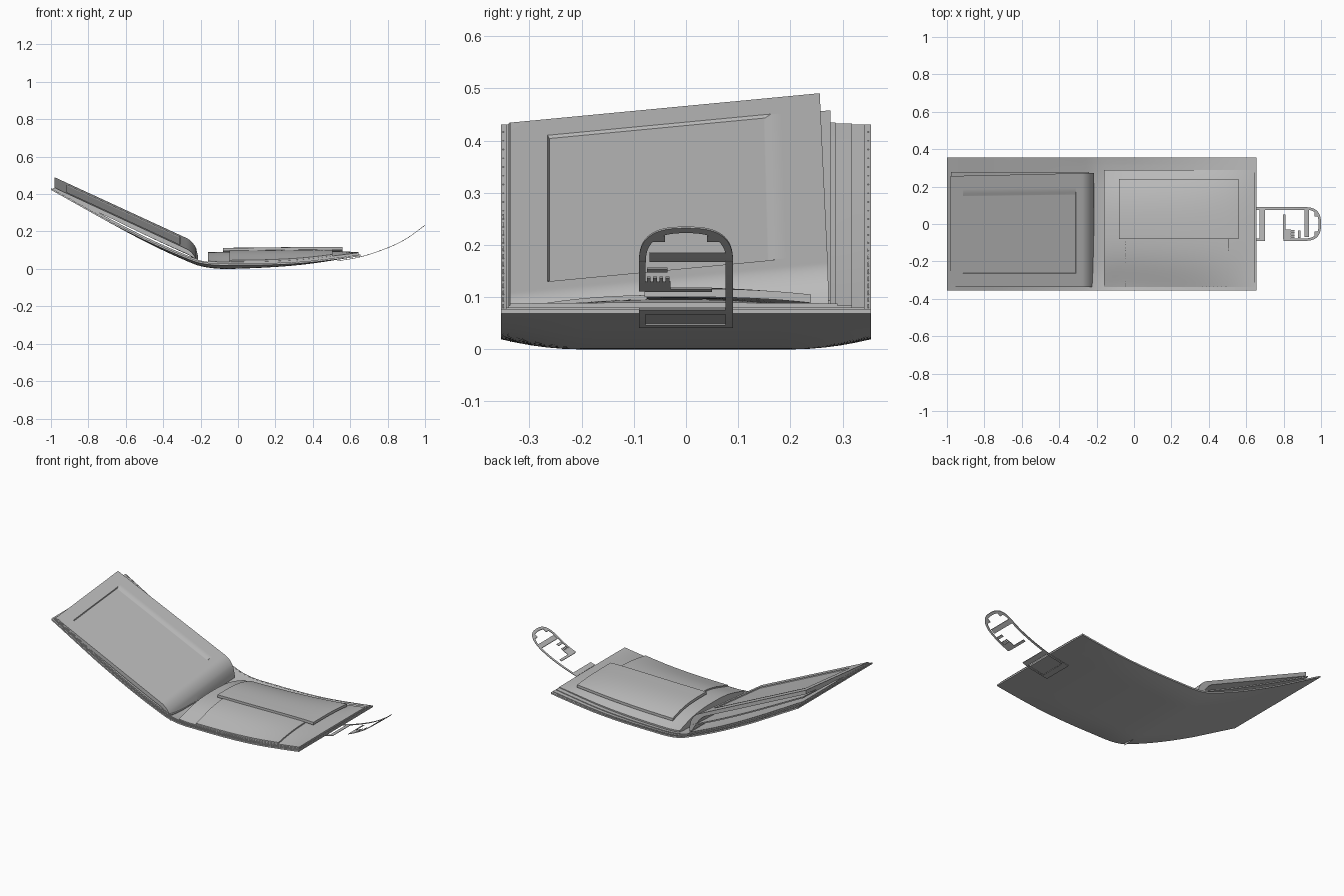
import bpy, bmesh, math

old = bpy.data.objects.get("Cube")
if old:
    bpy.data.objects.remove(old)

leather = bpy.data.materials.new("grey leather")
leather.use_nodes = True
GREY = (0.5, 0.5, 0.5, 1)
leather.diffuse_color = GREY
leather.node_tree.nodes["Principled BSDF"].inputs["Base Color"].default_value = GREY


def spline(pts, x):
    """Smooth height curve through a few (x, z) points."""
    n = len(pts)
    i = max(k for k in range(n - 1) if k == 0 or pts[k][0] <= x)

    def slope(k):
        a, b = pts[max(k - 1, 0)], pts[min(k + 1, n - 1)]
        return (b[1] - a[1]) / (b[0] - a[0])
    (x0, z0), (x1, z1) = pts[i], pts[i + 1]
    w = x1 - x0
    t = (x - x0) / w
    return ((2*t**3 - 3*t**2 + 1) * z0 + (t**3 - 2*t**2 + t) * w * slope(i)
            + (3*t**2 - 2*t**3) * z1 + (t**3 - t**2) * w * slope(i + 1))


def steps(a, b, n, extra=()):
    return sorted([a + (b - a) * i / n for i in range(n + 1)] + list(extra))


def finish(name, bm):
    bmesh.ops.recalc_face_normals(bm, faces=bm.faces)
    me = bpy.data.meshes.new(name)
    bm.to_mesh(me)
    bm.free()
    me.materials.append(leather)
    ob = bpy.data.objects.new(name, me)
    bpy.context.collection.objects.link(ob)
    bpy.ops.object.select_all(action='DESELECT')
    ob.select_set(True)
    bpy.context.view_layer.objects.active = ob
    bpy.ops.object.shade_smooth_by_angle(angle=math.radians(35))
    return ob


def sheet(name, us, vs, top, bottom, place=lambda u, v: (u, v)):
    """Closed slab over a grid, between two height functions."""
    bm = bmesh.new()
    layers = []
    for height in (top, bottom):
        grid = []
        for u in us:
            row = []
            for v in vs:
                x, y = place(u, v)
                row.append(bm.verts.new((x, y, height(x, y))))
            grid.append(row)
        layers.append(grid)
        for i in range(len(us) - 1):
            for j in range(len(vs) - 1):
                bm.faces.new((grid[i][j], grid[i+1][j], grid[i+1][j+1], grid[i][j+1]))
    up, low = layers
    rims = [([r[j] for r in up], [r[j] for r in low]) for j in (0, -1)]
    rims += [(up[i], low[i]) for i in (0, -1)]
    for a, b in rims:
        for k in range(len(a) - 1):
            bm.faces.new((a[k], a[k+1], b[k+1], b[k]))
    return finish(name, bm)


# Height of the cover's underside
COVER = [(-1, .422), (-.53, .163), (-.246, .03), (-.16, .007), (-.04, 0), (.32, .02), (.655, .068)]


def base(x, y):
    lift = max(0, (abs(y) - .2) / .155) ** 2 * .02
    return spline(COVER, x) + lift * max(0, 1 - abs(x + .05) / .65)


def above(d):
    return lambda x, y: base(x, y) + d


# Cover and stacked linings
sheet("cover", steps(-1, .655, 60), steps(-.355, .355, 24), above(.009), above(0))
sheet("outer_lining", steps(-.992, .648, 60), steps(-.345, .342, 24), above(.013), above(.008))
sheet("inner_lining", steps(-.988, .645, 60), steps(-.34, .318, 24), above(.017), above(.012))
sheet("left_pocket", steps(-.984, -.225, 40), steps(-.338, .287, 20), above(.021), above(.016))

# Stitches along both long edges
bm = bmesh.new()
for y in (-.35, .349):
    for i in range(54):
        x = -.98 + i * .03
        s = bmesh.ops.create_cube(bm, size=1)["verts"]
        for v in s:
            px, py = x + v.co.x * .016, y + v.co.y * .003
            v.co = (px, py, base(px, py) + .009 + v.co.z * .003)
finish("stitches", bm)


# Lifted card flap with a recessed window and a rolled inner edge
def plane(x, y):
    return max(.13 - .463 * (x + .31) + .095 * (y + .265), base(x, y) + .022)


def roll(x):
    return min(1, max(0, (x + .275) / .06))


def flap_top(x, y):
    z = plane(x, y) - .065 * (1 - math.sqrt(1 - roll(x) ** 2))
    inside = -.914 < x < -.311 and -.264 < y < .159
    return z - (.006 if inside else 0)


def flap_bottom(x, y):
    r = min(1, max(0, (x + .32) / .09))
    z = plane(x, y) - .024
    return max(base(x, y) + .012, z + (base(x, y) + .022 - z) * r * r)


def flap_skew(x, y):
    return x, (y + max(0, y) * .08 * (x + .22))


WX = (-.915, -.912, -.313, -.31)
WY = (-.265, -.262, .157, .16)
sheet("card_flap", steps(-.982, -.215, 90, WX), steps(-.337, .273, 24, WY),
      flap_top, flap_bottom, flap_skew)


# Pocket leaf fanned out between flap and cover
def leaf(d):
    return lambda x, y: base(x, y) + .02 + (plane(x, y) - .022 - base(x, y)) * .4 + d


sheet("middle_leaf", steps(-.978, -.24, 40), steps(-.336, .277, 16), leaf(.004), leaf(-.004))


# Domed pocket on the other half
def dome(x, y):
    crest = spline([(-.17, .088), (.1, .09), (.5, .094), (.65, .087)], x)
    low = base(x, y) + .019
    d = 1 - min(1, abs(y + .02) / .32) ** 2.6
    return low + max(0, crest - low) * d


def over(d):
    return lambda x, y: dome(x, y) + d


sheet("right_pocket", steps(-.16, .645, 40), steps(-.337, .29, 40), over(.002), above(.016))
sheet("lower_panel", steps(-.045, .505, 30), steps(-.335, -.075, 24), over(.01), over(-.002))
sheet("upper_panel", steps(-.08, .56, 30), steps(-.08, .24, 24), over(.024), over(.008))

# Thin open strap curving up beyond the cover
STRAP = [(.5, .039), (.655, .066), (.8, .114), (.9, .163), (1.0, .235)]


def strap_top(x, y):
    return spline(STRAP, x)


def strap_bottom(x, y):
    return strap_top(x, y) - .003


def strip(name, x0, x1, y0, y1):
    sheet(name, steps(x0, x1, max(2, int((x1 - x0) / .02))), [y0, y1], strap_top, strap_bottom)


strip("strap_long_side", .53, .915, .076, .09)
strip("strap_short_side", .8, .915, -.09, -.078)
strip("strap_anchor_side", .53, .7, -.09, -.078)
strip("strap_anchor_bar", .53, .565, -.08, .08)
strip("strap_edge_bar", .67, .7, -.08, .078)
strip("strap_tip_bar", .912, .935, -.07, .08)
strip("strap_inner_bar", .797, .81, -.08, .05)
strip("strap_tab", .81, .84, -.08, -.03)
strip("strap_small_bar", .878, .89, -.075, -.035)
for k in range(4):
    strip("strap_tooth", .84, .858, -.075 + k * .012, -.068 + k * .012)


# Rounded strap end
def bend(a, r):
    c, s = math.cos(a), math.sin(a)
    return .91 + r * abs(c) ** .75, r * math.copysign(abs(s) ** .75, s)


sheet("strap_end", steps(-math.pi / 2, math.pi / 2, 32), [.077, .09], strap_top, strap_bottom, bend)
for side in (-1, 1):
    strip("strap_end_tab", .965, .98, side * .052 - .012, side * .052 + .012)
